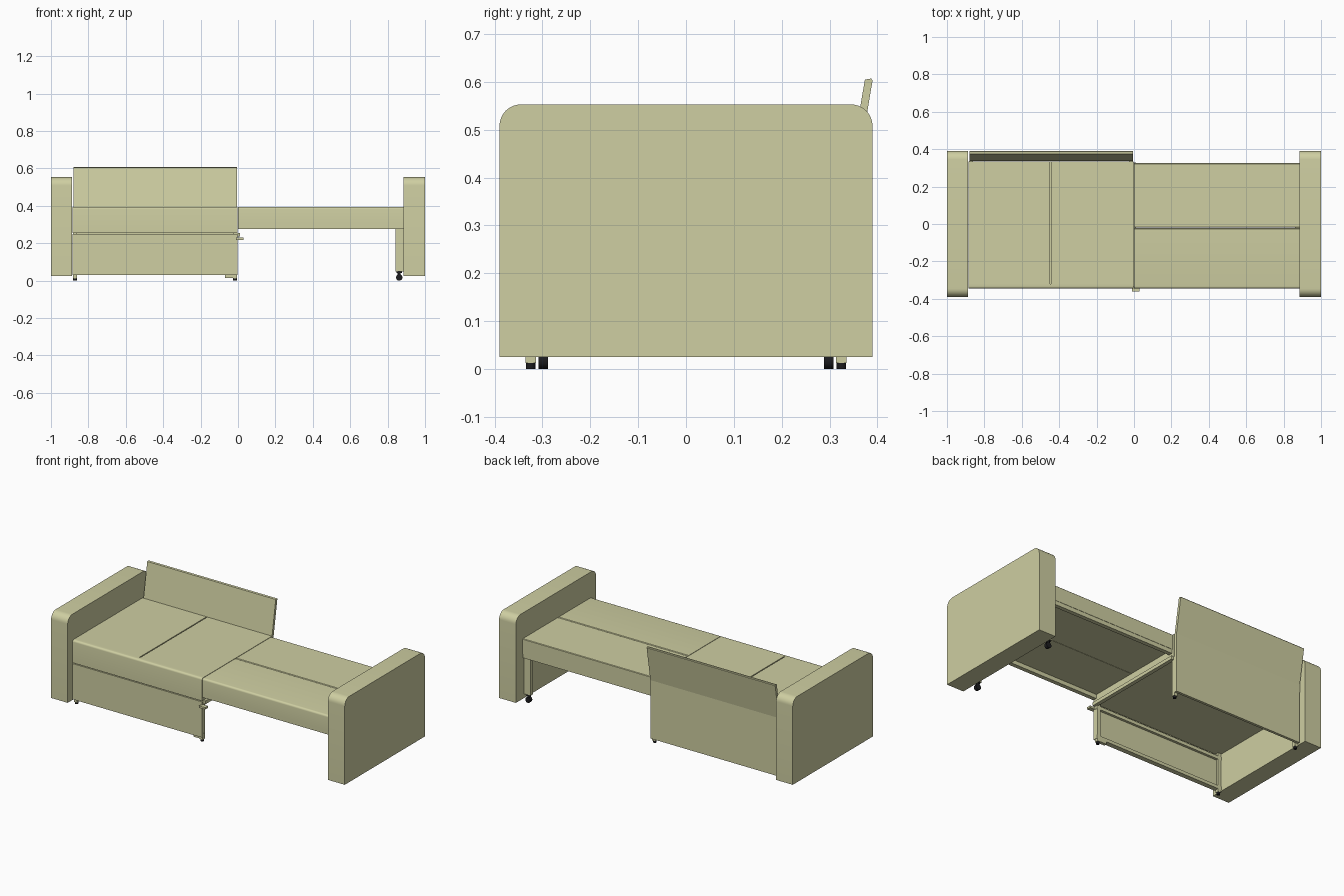
import bpy, bmesh, math

if "Cube" in bpy.data.objects:
    bpy.data.objects.remove(bpy.data.objects["Cube"])

def material(name, rgb):
    m = bpy.data.materials.new(name)
    m.diffuse_color = (*rgb, 1)
    m.use_nodes = True
    m.node_tree.nodes["Principled BSDF"].inputs["Base Color"].default_value = m.diffuse_color
    return m

TAN = material("khaki fabric", (0.62, 0.62, 0.36))
BLACK = material("black rubber", (0.012, 0.012, 0.014))

def finish(name, bm, mat, smooth=False):
    bmesh.ops.recalc_face_normals(bm, faces=bm.faces[:])
    me = bpy.data.meshes.new(name)
    bm.to_mesh(me)
    bm.free()
    me.materials.append(mat)
    ob = bpy.data.objects.new(name, me)
    bpy.context.collection.objects.link(ob)
    if smooth:
        bpy.ops.object.select_all(action='DESELECT')
        ob.select_set(True)
        bpy.context.view_layer.objects.active = ob
        bpy.ops.object.shade_smooth_by_angle(angle=math.radians(35))
    return ob

def extrude_x(name, profile, x0, x1, mat=TAN, smooth=False):
    """Extrude a closed (y, z) profile along x."""
    bm = bmesh.new()
    face = bm.faces.new([bm.verts.new((x0, y, z)) for y, z in profile])
    out = bmesh.ops.extrude_face_region(bm, geom=[face])
    for v in out['geom']:
        if isinstance(v, bmesh.types.BMVert):
            v.co.x = x1
    return finish(name, bm, mat, smooth)

def box(name, x0, x1, y0, y1, z0, z1, mat=TAN):
    return extrude_x(name, [(y0, z0), (y1, z0), (y1, z1), (y0, z1)], x0, x1, mat)

def cylinder(name, center, r, depth, mat, axis='Z', segs=20):
    bm = bmesh.new()
    bmesh.ops.create_cone(bm, cap_ends=True, segments=segs, radius1=r, radius2=r, depth=depth)
    ob = finish(name, bm, mat, True)
    ob.location = center
    if axis == 'Y':
        ob.rotation_euler.x = math.pi / 2
    if axis == 'X':
        ob.rotation_euler.y = math.pi / 2
    return ob

def arc(cy, cz, r, a0, a1, n=8):
    return [(cy + r * math.cos(math.radians(a0 + (a1 - a0) * i / n)),
             cz + r * math.sin(math.radians(a0 + (a1 - a0) * i / n))) for i in range(n + 1)]

# Armrests with rounded upper corners
arm = ([(-0.39, 0.025), (0.39, 0.025)] + arc(0.345, 0.508, 0.045, 0, 90)
       + arc(-0.345, 0.508, 0.045, 90, 180))
extrude_x("left_armrest", arm, -1.0, -0.887, smooth=True)
extrude_x("right_armrest", arm, 0.885, 1.0, smooth=True)

# Left seat: base, rounded front rail, two cushions split by a groove
L0, L1 = -0.885, -0.003
box("left_seat_base", L0, L1, -0.32, 0.335, 0.255, 0.30)
rail = [(-0.32, 0.255), (-0.32, 0.395)] + arc(-0.333, 0.383, 0.012, 90, 180, 5) + [(-0.345, 0.255)]
extrude_x("left_seat_front", rail, L0, L1, smooth=True)
for name, a, b in (("left_cushion_outer", L0, -0.449), ("left_cushion_inner", -0.443, L1)):
    box(name, a, b, -0.32, 0.335, 0.30, 0.395)

# Lower front panel with inner rails
box("front_panel", L0, L1, -0.345, -0.330, 0.03, 0.25)
box("front_panel_top_rail", L0, L1, -0.330, -0.315, 0.215, 0.235)
box("front_panel_bottom_rail", L0, L1, -0.330, -0.315, 0.03, 0.05)

# Back panel: upright below, leaning back above
back = [(0.337, 0.03), (0.353, 0.03), (0.354, 0.39), (0.390, 0.603),
        (0.387, 0.607), (0.374, 0.605), (0.338, 0.393)]
extrude_x("back_panel", back, -0.880, -0.005)

# Corner posts and feet of the fixed half
for side, s in (("front", -1), ("back", 1)):
    for end, x in (("outer", -0.872), ("inner", -0.016)):
        box(f"{side}_{end}_post", x - 0.011, x + 0.011, s * 0.325 - 0.011, s * 0.325 + 0.011, 0.012, 0.256)
        cylinder(f"{side}_{end}_foot", (x, s * 0.325, 0.006), 0.010, 0.012, BLACK)
box("inner_foot_bracket", -0.07, -0.005, -0.335, -0.315, 0.015, 0.03)

# Cross bar and small pull handle under the seat joint
box("cross_bar", -0.012, 0.012, -0.335, 0.33, 0.235, 0.256)
box("pull_handle", -0.012, 0.03, -0.362, -0.335, 0.218, 0.230)

# Pull-out right seat: two cushions on a frame of rails
R0, R1 = 0.0, 0.885
front = ([(-0.022, 0.302), (-0.022, 0.391), (-0.026, 0.395)]
         + arc(-0.333, 0.383, 0.012, 90, 180, 5) + [(-0.345, 0.302)])
rear = [(-0.020, 0.302), (0.325, 0.302), (0.325, 0.392), (0.322, 0.395), (-0.016, 0.395), (-0.020, 0.391)]
extrude_x("right_cushion_front", front, R0, R1, smooth=True)
extrude_x("right_cushion_back", rear, R0, R1)
box("right_front_rail", R0, R1, -0.343, -0.318, 0.277, 0.302)
box("right_back_rail", R0, R1, 0.298, 0.323, 0.277, 0.302)
box("right_end_rail", 0.860, R1, -0.318, 0.298, 0.277, 0.302)

# Legs and casters of the pull-out half
for side, s in (("front", -1), ("back", 1)):
    y = s * 0.298
    box(f"{side}_leg", 0.842, R1, y - 0.012, y + 0.012, 0.05, 0.28)
    cylinder(f"{side}_caster_plate", (0.862, y, 0.046), 0.014, 0.010, BLACK)
    cylinder(f"{side}_caster_stem", (0.862, y, 0.036), 0.008, 0.018, BLACK)
    cylinder(f"{side}_caster_wheel", (0.862, y, 0.017), 0.017, 0.020, BLACK, 'Y')
